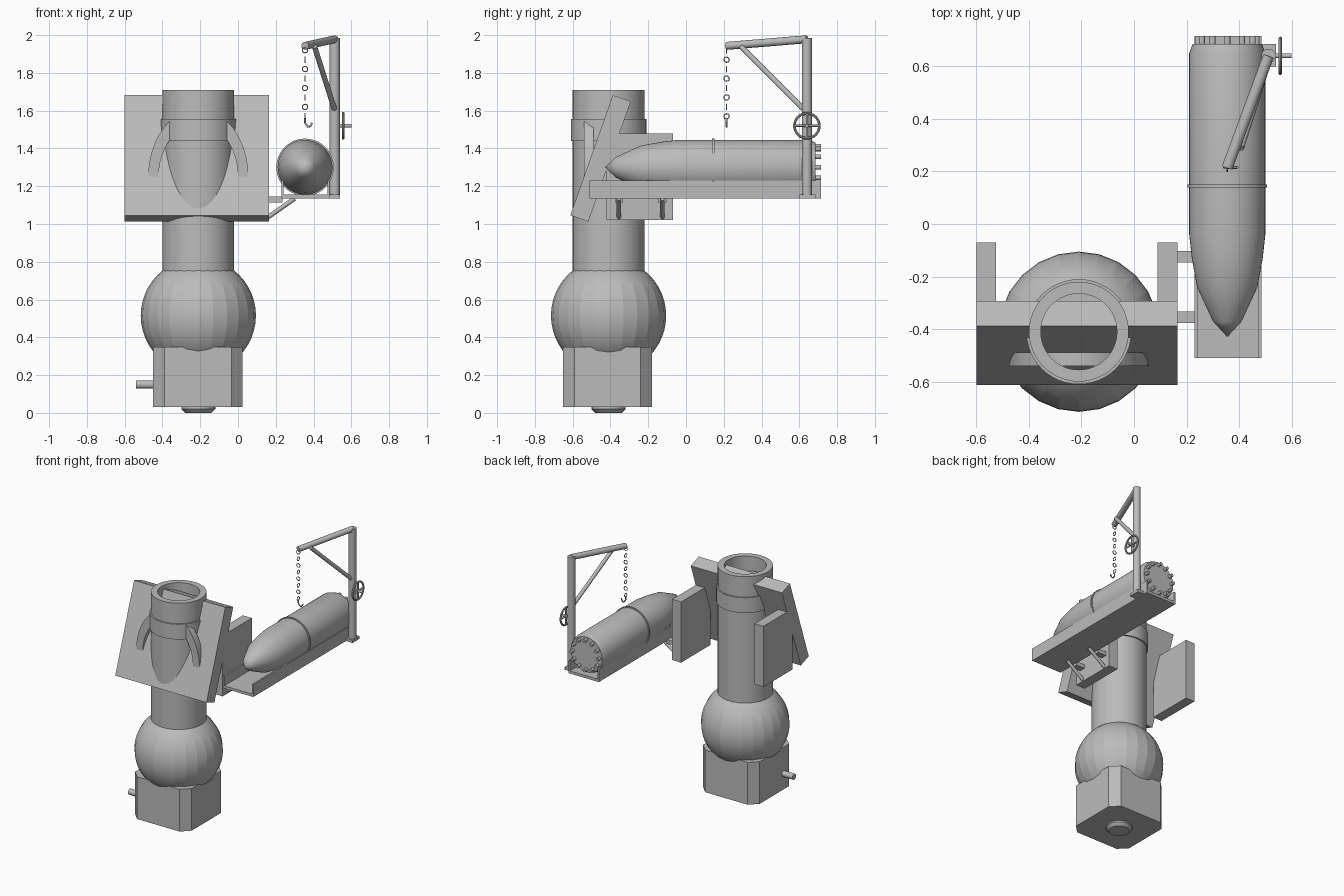
import bpy, bmesh
from math import sin, cos, pi, radians
from mathutils import Vector, Matrix

cube = bpy.data.objects.get("Cube")
if cube:
    bpy.data.objects.remove(cube, do_unlink=True)

steel = bpy.data.materials.new("grey_steel")
GREY = (0.5, 0.5, 0.5, 1)
steel.diffuse_color = GREY
steel.use_nodes = True
steel.node_tree.nodes["Principled BSDF"].inputs["Base Color"].default_value = GREY

GUN = Vector((-0.21, -0.41, 0))    # vertical axis of the gun
SHELL = Vector((0.355, 0, 1.3))    # axis of the shell, along y
ALONG_Y = Matrix.Rotation(-pi / 2, 4, 'X')


def finish(name, bm, smooth=30):
    bmesh.ops.recalc_face_normals(bm, faces=bm.faces)
    me = bpy.data.meshes.new(name)
    bm.to_mesh(me)
    bm.free()
    me.materials.append(steel)
    if smooth:
        me.shade_smooth()
        me.set_sharp_from_angle(angle=radians(smooth))
    ob = bpy.data.objects.new(name, me)
    bpy.context.collection.objects.link(ob)
    return ob


def box(name, lo, hi, tilt=0):
    lo, hi = Vector(lo), Vector(hi)
    bm = bmesh.new()
    m = (Matrix.Translation((lo + hi) / 2) @ Matrix.Rotation(tilt, 4, 'X')
         @ Matrix.Diagonal((*(hi - lo), 1)))
    bmesh.ops.create_cube(bm, size=1, matrix=m)
    return finish(name, bm, 0)


def rod(name, a, b, r, sides=16):
    a, b = Vector(a), Vector(b)
    d = b - a
    m = Matrix.Translation((a + b) / 2) @ d.to_track_quat('Z', 'Y').to_matrix().to_4x4()
    bm = bmesh.new()
    bmesh.ops.create_cone(bm, cap_ends=True, segments=sides, radius1=r, radius2=r,
                          depth=d.length, matrix=m)
    return finish(name, bm, 50)


def lathe(name, profile, matrix, sides=48, closed=False):
    """Turn (radius, height) points around the local z axis."""
    bm = bmesh.new()
    rings = [[bm.verts.new((r * cos(2 * pi * i / sides), r * sin(2 * pi * i / sides), z))
              for i in range(sides)] for r, z in profile]
    pairs = list(zip(rings, rings[1:]))
    if closed:
        pairs.append((rings[-1], rings[0]))
    for p, q in pairs:
        for i in range(sides):
            j = (i + 1) % sides
            bm.faces.new((p[i], p[j], q[j], q[i]))
    bmesh.ops.remove_doubles(bm, verts=bm.verts, dist=1e-5)
    bmesh.ops.transform(bm, matrix=matrix, verts=bm.verts)
    return finish(name, bm)


def ring(name, centre, radius, thick, axis='Z', sides=24):
    turn = {'X': Matrix.Rotation(pi / 2, 4, 'Y'), 'Y': ALONG_Y, 'Z': Matrix()}[axis]
    section = [(radius + thick * cos(k * pi / 4), thick * sin(k * pi / 4)) for k in range(8)]
    return lathe(name, section, Matrix.Translation(centre) @ turn, sides, closed=True)


# Gun barrel with open bore, collar and ball mount
at_gun = Matrix.Translation(GUN)
lathe("barrel", [(0, 0.45), (0.19, 0.45), (0.19, 1.71), (0.145, 1.71), (0.145, 0.8), (0, 0.8)], at_gun)
lathe("barrel_collar", [(0.185, 1.44), (0.2, 1.44), (0.2, 1.555), (0.185, 1.555)], at_gun, closed=True)
bm = bmesh.new()
bmesh.ops.create_uvsphere(bm, u_segments=24, v_segments=24, radius=0.305,
                          matrix=Matrix.Translation(GUN + Vector((0, 0, 0.515))))
finish("ball_mount", bm, 12)

# Breech block with chamfered upright corners, foot boss and side pin
breech = box("breech_block", (-0.45, -0.65, 0.03), (0.025, -0.18, 0.35))
bm = bmesh.new()
bm.from_mesh(breech.data)
upright = [e for e in bm.edges if abs(e.verts[0].co.z - e.verts[1].co.z) > 0.1]
bmesh.ops.bevel(bm, geom=upright, offset=0.06, segments=1, affect='EDGES')
bm.to_mesh(breech.data)
bm.free()
lathe("foot_boss", [(0, 0), (0.07, 0), (0.09, 0.02), (0.09, 0.04), (0, 0.04)], at_gun, 24)
rod("breech_pin", (-0.54, -0.525, 0.15), (-0.43, -0.525, 0.15), 0.022)

# Tilted shield with a wing on each side
box("shield", (-0.6, -0.503, 1.01), (0.165, -0.402, 1.685), radians(-19.5))
for name, x in (("shield_wing_right", -0.6), ("shield_wing_left", 0.09)):
    box(name, (x, -0.42, 1.02), (x + 0.075, -0.07, 1.48))

# Curved arch through the barrel
bm = bmesh.new()
STEPS = 24
rows = []
for i in range(STEPS + 1):
    c, s = cos(pi * i / STEPS), sin(pi * i / STEPS)
    rows.append([bm.verts.new((GUN.x + rx * c, y, 1.25 + rz * s))
                 for rx, rz, y in ((0.265, 0.36, -0.54), (0.265, 0.36, -0.49),
                                   (0.21, 0.28, -0.49), (0.21, 0.28, -0.54))])
for p, q in zip(rows, rows[1:]):
    for k in range(4):
        n = (k + 1) % 4
        bm.faces.new((p[k], p[n], q[n], q[k]))
bm.faces.new(rows[0])
bm.faces.new(rows[-1])
finish("arch_horns", bm)

# Loading tray and its supports
box("tray_floor", (0.23, -0.51, 1.135), (0.485, 0.715, 1.155))
box("tray_wall_right", (0.23, -0.51, 1.135), (0.242, 0.715, 1.23))
box("tray_wall_left", (0.473, -0.51, 1.135), (0.485, 0.715, 1.23))
for i, y in enumerate((-0.355, -0.125)):
    box(f"tray_arm_{i}", (0.16, y - 0.022, 1.115), (0.235, y + 0.022, 1.145))
    rod(f"tray_strut_{i}", (0.15, y, 1.03), (0.3, y, 1.135), 0.012)

# Shell with driving band and studded base
at_shell = Matrix.Translation(SHELL) @ ALONG_Y
lathe("shell", [(0, -0.43), (0.055, -0.37), (0.115, -0.24), (0.135, -0.13), (0.145, -0.04),
                (0.145, 0.65), (0.132, 0.685), (0, 0.685)], at_shell)
lathe("shell_band", [(0.14, 0.138), (0.152, 0.138), (0.152, 0.15), (0.14, 0.15)], at_shell, closed=True)
for i in range(12):
    a = 2 * pi * i / 12
    p = SHELL + Vector((0.112 * cos(a), 0, 0.112 * sin(a)))
    rod(f"base_stud_{i}", p + Vector((0, 0.67, 0)), p + Vector((0, 0.715, 0)), 0.012, 10)

# Crane post, boom and brace
MAST = Vector((0.512, 0.64, 0))
TIP = Vector((0.355, 0.215, 1.943))
box("post_foot", (0.47, 0.6, 1.135), (0.54, 0.685, 1.155))
rod("crane_post", MAST + Vector((0, 0, 1.14)), MAST + Vector((0, 0, 1.985)), 0.027, 20)
rod("crane_boom", MAST + Vector((0, 0, 1.978)), TIP, 0.021)
rod("crane_brace", (0.51, 0.62, 1.61), (0.405, 0.29, 1.94), 0.014)

# Chain of alternating links and a hook
for i in range(8):
    ring(f"chain_link_{i}", (TIP.x, TIP.y, 1.92 - 0.05 * i), 0.014, 0.003, 'XY'[(i + 1) % 2], 12)
hook = [(0, 1.56), (0, 1.535), (0.012, 1.517), (0.025, 1.514), (0.038, 1.535)]
for i, (p, q) in enumerate(zip(hook, hook[1:])):
    rod(f"hook_part_{i}", (TIP.x + p[0], TIP.y, p[1]), (TIP.x + q[0], TIP.y, q[1]), 0.005, 8)

# Handwheel on the post
WHEEL = Vector((0.557, 0.64, 1.52))
ring("handwheel_rim", WHEEL, 0.066, 0.007, 'X', 32)
rod("handwheel_shaft", (0.52, 0.64, 1.52), (0.6, 0.64, 1.52), 0.009)
for i, d in enumerate((Vector((0, 0.066, 0)), Vector((0, 0, 0.066)))):
    rod(f"handwheel_spoke_{i}", WHEEL - d, WHEEL + d, 0.006, 8)
